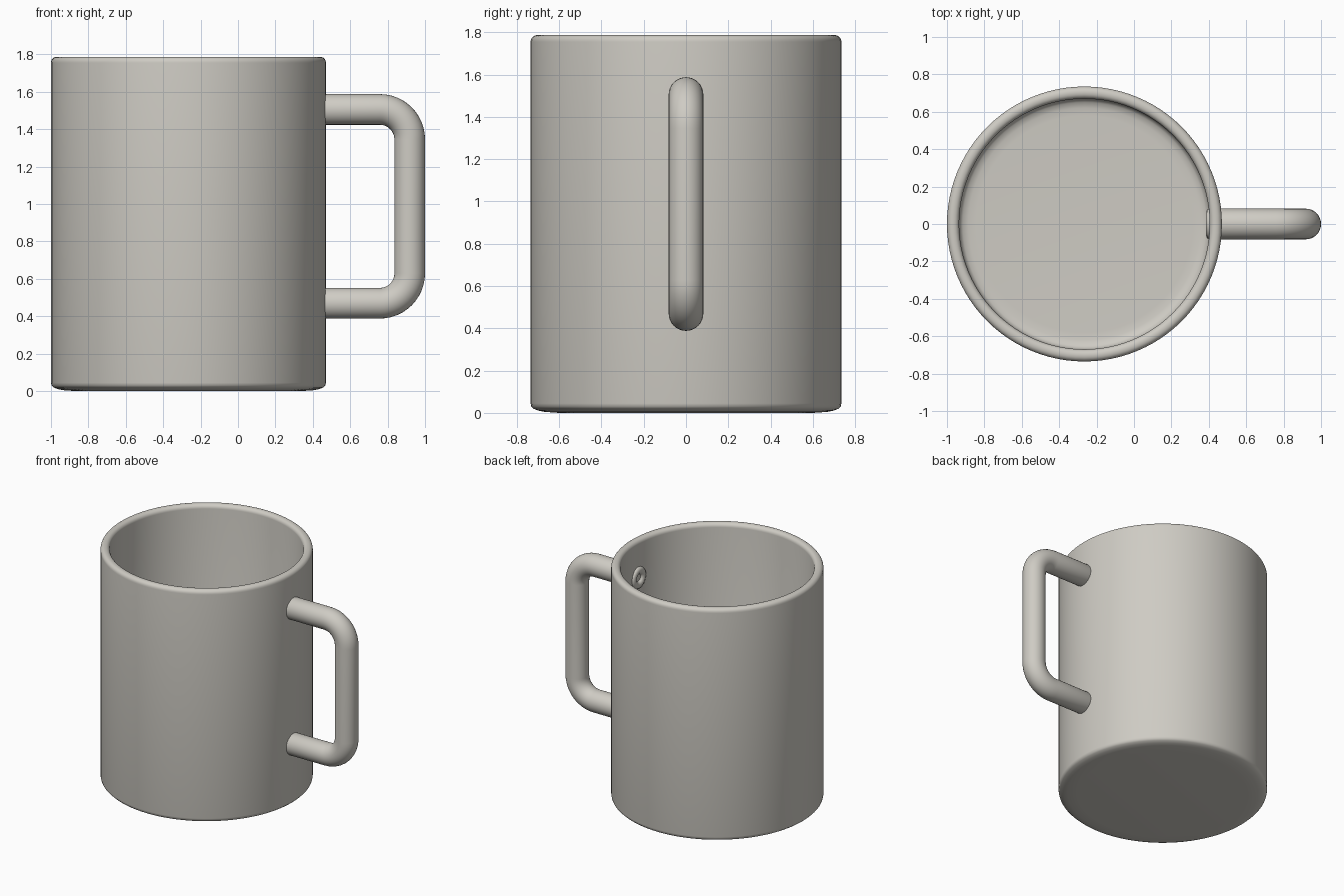
import bpy, bmesh, math
from mathutils import Vector

if "Cube" in bpy.data.objects:
    bpy.data.objects.remove(bpy.data.objects["Cube"])

CX = -0.265          # mug axis
mat = bpy.data.materials.new("warm_grey_ceramic")
mat.diffuse_color = (0.62, 0.60, 0.55, 1)
mat.use_nodes = True
mat.node_tree.nodes["Principled BSDF"].inputs["Base Color"].default_value = mat.diffuse_color


def finish(name, bm, angle):
    bmesh.ops.remove_doubles(bm, verts=bm.verts, dist=1e-5)
    bmesh.ops.recalc_face_normals(bm, faces=bm.faces)
    me = bpy.data.meshes.new(name)
    bm.to_mesh(me)
    bm.free()
    ob = bpy.data.objects.new(name, me)
    bpy.context.collection.objects.link(ob)
    me.materials.append(mat)
    bpy.ops.object.select_all(action='DESELECT')
    ob.select_set(True)
    bpy.context.view_layer.objects.active = ob
    bpy.ops.object.shade_smooth_by_angle(angle=math.radians(angle))


def bridge(bm, rings):
    n = len(rings[0])
    for a, b in zip(rings, rings[1:]):
        for i in range(n):
            j = (i + 1) % n
            bm.faces.new((a[i], a[j], b[j], b[i]))


# Mug body: lathed wall profile with soft foot and rounded rim
profile = [(0.60, 0.0), (0.67, 0.005), (0.70, 0.011), (0.722, 0.02), (0.732, 0.03), (0.735, 0.045)]
profile += [(0.735, 1.755)]
for k in range(1, 7):
    a = math.radians(15 * k)
    profile.append((0.705 + 0.03 * math.cos(a), 1.757 + 0.03 * math.sin(a)))
for k in range(0, 7):
    a = math.radians(90 + 15 * k)
    profile.append((0.70 + 0.03 * math.cos(a), 1.757 + 0.03 * math.sin(a)))
profile += [(0.67, 0.11), (0.665, 0.09), (0.65, 0.075), (0.62, 0.067), (0.58, 0.065)]
N = 96
bm = bmesh.new()
rings = [[bm.verts.new((CX + r * math.cos(2 * math.pi * i / N), r * math.sin(2 * math.pi * i / N), z))
          for i in range(N)] for r, z in profile]
bridge(bm, rings)
bm.faces.new(rings[0][::-1])
bm.faces.new(rings[-1])
finish("mug_body", bm, 40)

# Handle: round tube along a rounded bracket path, ends poking through the wall
R, BEND, X0, XV, ZT, ZB = 0.082, 0.16, 0.385, 0.918, 1.506, 0.47
# (point, tangent angle in the xz plane, tube radius); ends have a small dimple
end = [(0.05, 0.02), (0.012, 0.03), (0.0, 0.045), (0.0, 0.062), (0.006, 0.076), (0.02, R)]
path = [(X0 + d, ZT, 0, r) for d, r in end]
for cz, start in ((ZT - BEND, 90), (ZB + BEND, 0)):
    for k in range(13):
        a = math.radians(start - 7.5 * k)
        path.append((XV - BEND + BEND * math.cos(a), cz + BEND * math.sin(a), a - math.pi / 2, R))
path += [(X0 + d, ZB, -math.pi, r) for d, r in reversed(end)]
M = 32
bm = bmesh.new()
rings = []
for x, z, t, r in path:
    side = Vector((-math.sin(t), 0, math.cos(t)))
    rings.append([bm.verts.new(Vector((x, 0, z)) + side * r * math.cos(2 * math.pi * i / M)
                               + Vector((0, r * math.sin(2 * math.pi * i / M), 0))) for i in range(M)])
bridge(bm, rings)
bm.faces.new(rings[0])
bm.faces.new(rings[-1][::-1])
finish("handle", bm, 50)
